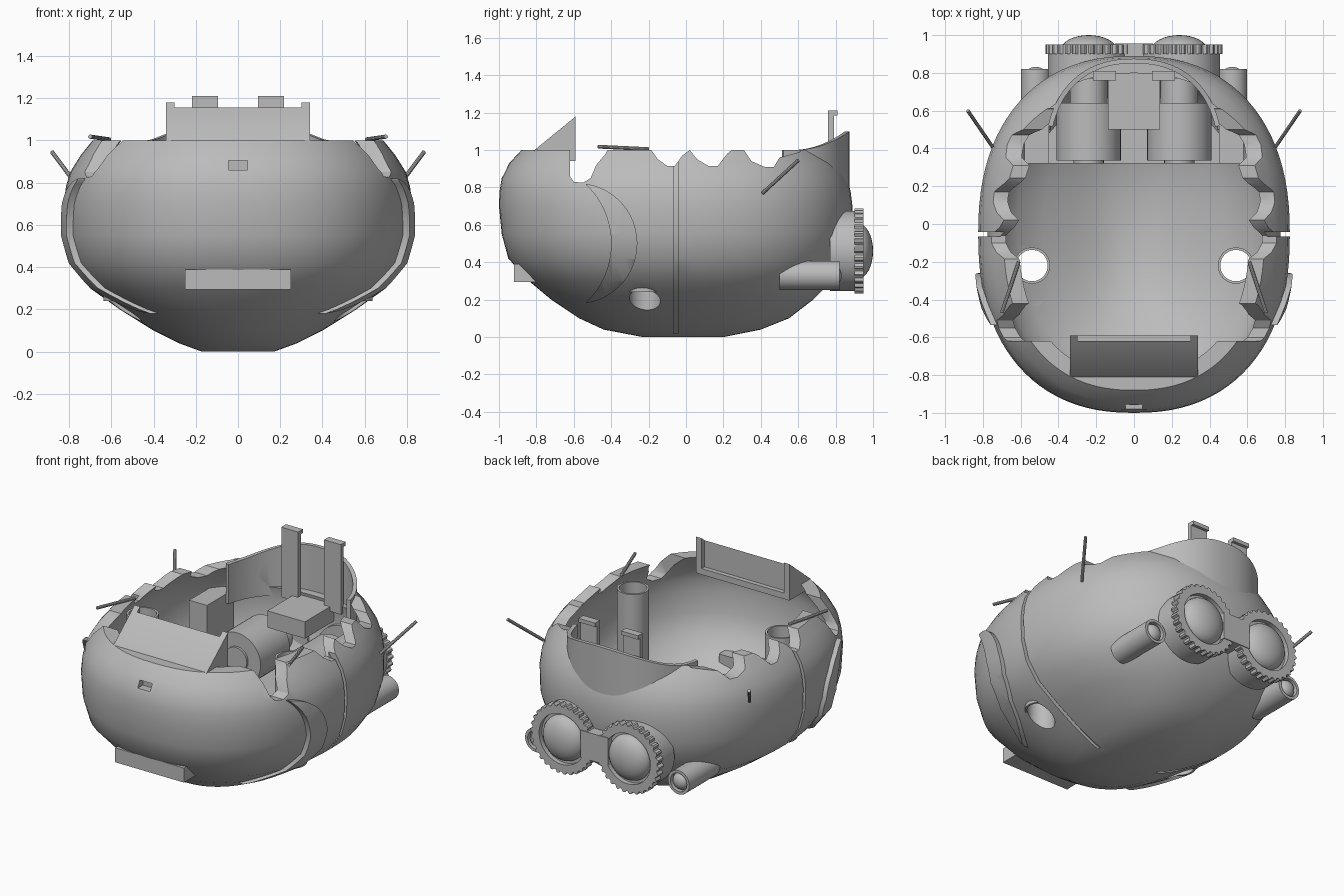
import bpy, bmesh
from math import sin, cos, pi
from mathutils import Vector, Matrix

old = bpy.data.objects.get("Cube")
if old:
    bpy.data.objects.remove(old, do_unlink=True)

grey = bpy.data.materials.new("plain grey")
grey.use_nodes = True
grey.diffuse_color = (0.5, 0.5, 0.5, 1)
grey.node_tree.nodes["Principled BSDF"].inputs["Base Color"].default_value = (0.5, 0.5, 0.5, 1)


def add(name, bm):
    bmesh.ops.recalc_face_normals(bm, faces=bm.faces)
    me = bpy.data.meshes.new(name)
    bm.to_mesh(me)
    bm.free()
    me.materials.append(grey)
    ob = bpy.data.objects.new(name, me)
    bpy.context.collection.objects.link(ob)
    return ob


def boolean(ob, tool, op='DIFFERENCE', keep=False):
    mod = ob.modifiers.new("cut", 'BOOLEAN')
    mod.operation, mod.solver, mod.object = op, 'EXACT', tool
    bpy.context.view_layer.objects.active = ob
    bpy.ops.object.modifier_apply(modifier=mod.name)
    if not keep:
        bpy.data.objects.remove(tool, do_unlink=True)


def skin(name, rings, closed=True):
    """Join equal rings of points into a solid."""
    bm = bmesh.new()
    rows = [[bm.verts.new(p) for p in r] for r in rings]
    n = len(rows[0])
    for a, b in zip(rows, rows[1:]):
        for i in range(n):
            j = (i + 1) % n
            bm.faces.new((a[i], a[j], b[j], b[i]))
    bm.faces.new(rows[0])
    bm.faces.new(rows[-1])
    return add(name, bm)


def prism(name, pts, axis, a, b):
    put = {'x': lambda p, d: (d, p[0], p[1]),
           'y': lambda p, d: (p[0], d, p[1]),
           'z': lambda p, d: (p[0], p[1], d)}[axis]
    return skin(name, [[put(p, d) for p in pts] for d in (a, b)])


def box(name, x0, x1, y0, y1, z0, z1):
    return prism(name, [(x0, y0), (x1, y0), (x1, y1), (x0, y1)], 'z', z0, z1)


def circle(cx, cy, r, n=48):
    return [(cx + r * cos(2 * pi * i / n), cy + r * sin(2 * pi * i / n)) for i in range(n)]


def dome(name, c, scale):
    bm = bmesh.new()
    bmesh.ops.create_uvsphere(bm, u_segments=32, v_segments=16, radius=1,
                              matrix=Matrix.Translation(c) @ Matrix.Diagonal((*scale, 1)))
    return add(name, bm)


def stick(name, p, q, r):
    p, q = Vector(p), Vector(q)
    bm = bmesh.new()
    m = Matrix.Translation((p + q) / 2) @ (q - p).to_track_quat('Z', 'Y').to_matrix().to_4x4()
    bmesh.ops.create_cone(bm, cap_ends=True, segments=10, radius1=r, radius2=r,
                          depth=(q - p).length, matrix=m)
    return add(name, bm)


def oval(t):
    """Point on a slightly squared unit circle."""
    c, s = cos(t), sin(t)
    k = 2 / 2.3
    return (abs(c) ** k * (1 if c > 0 else -1), abs(s) ** k * (1 if s > 0 else -1))


# Hull levels: height, half width, front, back
LEVELS = [(0, .17, -.23, .20), (.04, .28, -.44, .40), (.1, .40, -.57, .55),
          (.2, .56, -.72, .68), (.3, .70, -.84, .78), (.42, .785, -.95, .85),
          (.55, .82, -.985, .885), (.7, .825, -1.0, .89), (.78, .815, -.997, .88),
          (.85, .795, -.985, .86), (.93, .745, -.945, .82), (1.0, .69, -.88, .76)]


def hull(name, inset=0.0, lift=0.0, top=None):
    rings = []
    levels = LEVELS + ([(top, *LEVELS[-1][1:])] if top else [])
    for z, hx, yf, yb in levels:
        z = z if z > 1 else z * (1 - lift) + lift
        cy, hy = (yf + yb) / 2, (yb - yf) / 2 - inset
        ts = [oval(2 * pi * i / 96) for i in range(96)]
        rings.append([((hx - inset) * c, cy + hy * s, z) for c, s in ts])
    return skin(name, rings)


# Hollow hull with torn side rims
body = hull("hull")
cavity = hull("cavity", .08, .07, 1.3)
boolean(body, cavity, keep=True)

tear = [(-.62, 1.3), (-.62, .86), (-.6, .83), (-.55, .825), (-.51, .85), (-.48, .92),
        (-.43, .98), (-.41, 1.02), (-.2, 1.02), (-.15, .95), (-.1, .915), (-.06, .915),
        (-.02, .97), (.02, 1.0), (.06, .95), (.12, .915), (.17, .915), (.22, .98),
        (.25, 1.005), (.31, 1.0), (.35, .94), (.42, .91), (.47, .91), (.5, .96),
        (.61, .99), (.63, 1.3)]
boolean(body, prism("rim_tear", tear, 'x', -1, 1))

# Side seam, front slot and floor holes
seam = box("seam", -1, 1, -.067, -.043, .02, 1.1)
boolean(seam, hull("seam_core", .05, 0, 1.2))
boolean(body, seam)
boolean(body, box("slot", -.045, .045, -1.1, -.925, .86, .905))
for s in (-1, 1):
    boolean(body, prism("hole", circle(s * .54, -.22, .083), 'z', -.1, .5))

# Raised curved wall at the rear
CY, RX, RY = .35, .47, .525


def wall_row(k, top):
    pts = []
    for i in range(41):
        c, s = oval(.28 + (pi - .56) * i / 40)
        y = CY + (RY - k) * s
        rise = max(0, (CY + RY * s - .58) / .295)
        pts.append(((RX - k) * c, y, 1.0 + .1 * rise ** 2 if top else .74))
    return pts


core = [p[:2] for p in wall_row(.025, False)]
boolean(body, prism("wall_core", core, 'z', .8, 1.3))
outer_lo, outer_hi = wall_row(0, False), wall_row(0, True)
inner_hi, inner_lo = wall_row(.025, True), wall_row(.025, False)
skin("rear_wall", list(zip(outer_lo, outer_hi, inner_hi, inner_lo)))

# Crescent side fairings
horn = [(-.583 + .323 * cos(a), .5 + .323 * sin(a)) for a in [-1.42 + 2.84 * i / 24 for i in range(25)]]
horn += [(-.836 + .436 * cos(a), .5 + .436 * sin(a)) for a in [.8 - 1.6 * i / 24 for i in range(25)]]
for side, s in (("left", 1), ("right", -1)):
    fairing = prism(side + "_fairing", horn, 'x', s * .3, s * 1.1)
    boolean(fairing, hull("fairing_skin", -.03), 'INTERSECT')
    boolean(fairing, cavity, keep=True)

# Engine bed and side supports, trimmed to the hull
beds = [("engine_bed", -.58, .58, .32, .8, .05, .33)]
beds += [(n + "_support", min(s * .45, s * .58), max(s * .45, s * .58), .32, .6, .2, .8)
         for n, s in (("left", 1), ("right", -1))]
for b in beds:
    boolean(box(*b), hull("trim", .03), 'INTERSECT')
bpy.data.objects.remove(cavity, do_unlink=True)

# Front wedge panel, ears, lip
slope = [(-.84, .94), (-.81, 1.0), (-.62, 1.155), (-.62, .94)]
prism("wedge_panel", slope, 'x', -.34, .34)
box("wedge_shelf", -.3, .3, -.62, -.59, .94, .98)
for s in (-1, 1):
    prism("wedge_ear", [(-.62, .94), (-.62, 1.155), (-.59, 1.18), (-.59, .94)], 'x', s * .30, s * .34)
box("front_lip", -.25, .25, -.92, -.7, .295, .39)

# Rear bridge and engine box
box("engine_box", -.137, .137, .5, .84, .67, .78)
box("bridge", -.1, .1, .8, .955, .38, .56)

for side, s in (("left", 1), ("right", -1)):
    # Motor with end cap
    prism(side + "_motor", circle(s * .24, .5, .17), 'y', .335, .64)
    prism(side + "_motor_cap", circle(s * .24, .5, .08), 'y', .32, .34)
    prism(side + "_motor_shaft", circle(s * .24, .48, .1), 'y', .6, .82)
    # Large round exhaust with toothed ring and dome
    prism(side + "_exhaust", circle(s * .24, .46, .215, 64), 'y', .77, .905)
    teeth = []
    for i in range(120):
        r = .228 if i % 4 < 2 else .214
        a = 2 * pi * i / 120
        teeth.append((s * .24 + r * cos(a), .46 + r * sin(a)))
    ring = prism(side + "_toothed_ring", teeth, 'y', .9, .95)
    boolean(ring, prism("recess", circle(s * .24, .46, .165), 'y', .92, 1.1))
    dome(side + "_exhaust_dome", (s * .24, .92, .46), (.148, .08, .148))
    # Small side thruster
    tube = prism(side + "_thruster", circle(s * .52, .33, .078), 'y', .5, .82)
    boolean(tube, prism("recess", circle(s * .52, .33, .06), 'y', .79, 1))
    dome(side + "_thruster_dome", (s * .52, .79, .33), (.055, .042, .055))
    # Upright posts
    x0, x1 = sorted((s * .095, s * .217))
    box(side + "_post", x0, x1, .76, .79, .75, 1.21)
    box(side + "_post_hook", x0, x1, .76, .81, 1.185, 1.21)
    # Inner tube around the floor hole
    pillar = prism(side + "_pillar", circle(s * .54, -.22, .096), 'z', .24, .93)
    boolean(pillar, prism("bore", circle(s * .54, -.22, .083), 'z', 0, 1.2))
    # Thin rods
    stick(side + "_antenna", (s * .75, .41, .77), (s * .88, .6, .945), .01)
    stick(side + "_rim_rod", (s * .61, -.2, 1.005), (s * .70, -.47, 1.018), .01)

# Smooth shading with sharp edges kept
bpy.ops.object.select_all(action='DESELECT')
for ob in bpy.context.scene.objects:
    if ob.type == 'MESH' and grey.name in ob.data.materials:
        ob.select_set(True)
        bpy.context.view_layer.objects.active = ob
bpy.ops.object.shade_smooth_by_angle(angle=.6)
